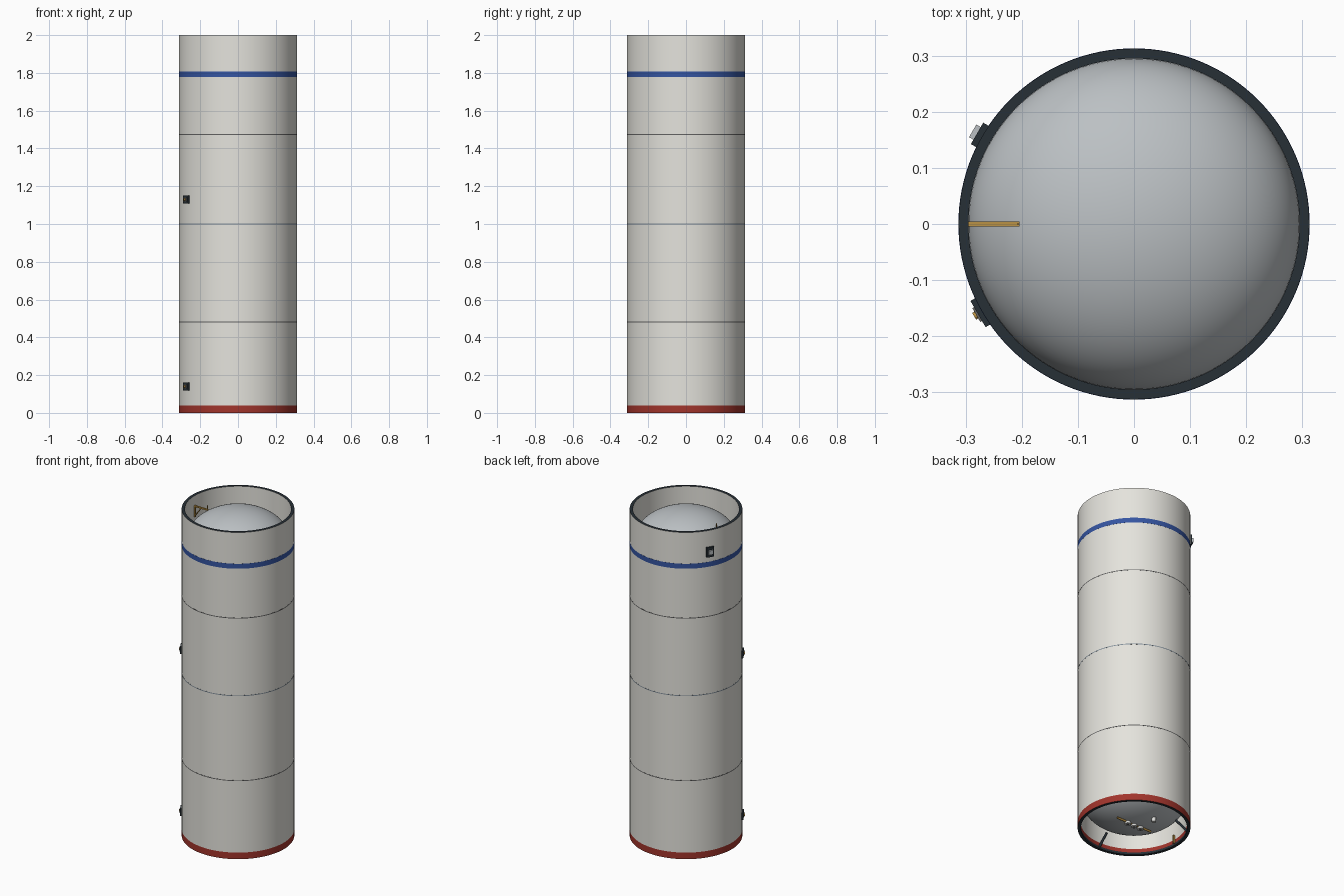
import bpy, bmesh, math
from mathutils import Vector, Matrix

if "Cube" in bpy.data.objects:
    bpy.data.objects.remove(bpy.data.objects["Cube"])


def mat(name, col):
    m = bpy.data.materials.new(name)
    m.diffuse_color = (*col, 1)
    m.use_nodes = True
    m.node_tree.nodes["Principled BSDF"].inputs["Base Color"].default_value = m.diffuse_color
    return m


WHITE = mat("warm_white", (0.78, 0.77, 0.72))
DARK = mat("dark_slate", (0.020, 0.029, 0.037))
BLUE = mat("blue", (0.035, 0.09, 0.36))
RED = mat("red", (0.36, 0.035, 0.025))
STEEL = mat("dome_grey", (0.50, 0.53, 0.55))
SEAM = mat("seam_grey", (0.12, 0.12, 0.12))
SEAM_BLUE = mat("seam_blue_grey", (0.22, 0.27, 0.32))
GOLD = mat("gold", (0.50, 0.29, 0.06))
SILVER = mat("silver", (0.70, 0.70, 0.68))

R, RI, N = 0.3125, 0.295, 128


def lathe(name, profile, mats, closed=False, rule=None):
    """Spin an (r, z) profile around z."""
    bm = bmesh.new()
    rings = []
    for r, z in profile:
        if r < 1e-6:
            rings.append([bm.verts.new((0, 0, z))])
        else:
            rings.append([bm.verts.new((r * math.cos(2 * math.pi * i / N),
                                        r * math.sin(2 * math.pi * i / N), z)) for i in range(N)])
    pairs = list(zip(rings, rings[1:]))
    if closed:
        pairs.append((rings[-1], rings[0]))
    for a, b in pairs:
        for i in range(N):
            j = (i + 1) % N
            if len(b) == 1:
                bm.faces.new((a[i], a[j], b[0]))
            else:
                bm.faces.new((a[i], a[j], b[j], b[i]))
    bmesh.ops.recalc_face_normals(bm, faces=bm.faces)
    return finish(name, bm, mats, rule)


def finish(name, bm, mats, rule=None):
    me = bpy.data.meshes.new(name)
    bm.normal_update()
    if rule:
        for f in bm.faces:
            f.material_index = rule(f)
    bm.to_mesh(me)
    bm.free()
    for m in mats:
        me.materials.append(m)
    ob = bpy.data.objects.new(name, me)
    bpy.context.collection.objects.link(ob)
    bpy.context.view_layer.objects.active = ob
    ob.select_set(True)
    bpy.ops.object.shade_smooth_by_angle(angle=math.radians(35))
    ob.select_set(False)
    return ob


def box(name, deg, r, z, size, m, tangent=0):
    """Box at a bearing; size is (radial, tangential, height)."""
    bm = bmesh.new()
    bmesh.ops.create_cube(bm, size=1, matrix=Matrix.Rotation(math.radians(deg), 4, 'Z')
                          @ Matrix.Translation((r, tangent, z)) @ Matrix.Diagonal((*size, 1)))
    finish(name, bm, [m])


def rod(name, a, b, rad, m, seg=16):
    a, b = Vector(a), Vector(b)
    d = b - a
    bm = bmesh.new()
    bmesh.ops.create_cone(bm, cap_ends=True, segments=seg, radius1=rad, radius2=rad, depth=d.length,
                          matrix=Matrix.Translation((a + b) / 2)
                          @ d.to_track_quat('Z', 'Y').to_matrix().to_4x4())
    finish(name, bm, [m])


def polar(deg, r, z):
    t = math.radians(deg)
    return (r * math.cos(t), r * math.sin(t), z)


# Open tube wall: dark end rims, red lower edge, dark lip inside the bottom
def wall_colour(f):
    c = f.calc_center_median()
    inside = c.xy.length < (R + RI) / 2
    if abs(f.normal.z) > 0.5 or (inside and c.z < 0.012):
        return 1
    return 2 if c.z < 0.04 else 0


lathe("tank_wall", [(R, 0), (R, 0.04), (R, 2), (RI, 2), (RI, 0.036), (RI, 0.014), (RI, 0)],
      [WHITE, DARK, RED], closed=True, rule=wall_colour)


# Painted bands and weld seams
def band(name, z, h, out, m):
    lathe(name, [(R - 0.002, z - h / 2), (R + out, z - h / 2), (R + out, z + h / 2),
                 (R - 0.002, z + h / 2)], [m], closed=True)


band("blue_band", 1.793, 0.030, 0.0005, BLUE)
for i, (z, m) in enumerate([(0.48, SEAM), (1.0, SEAM_BLUE), (1.475, SEAM)]):
    band(f"weld_seam_{i}", z, 0.005, 0.0004, m)


# Domed bulkheads
def dome(name, c, h, m):
    steps = 24
    lathe(name, [(RI * math.cos(math.pi / 2 * i / steps) if i < steps else 0,
                  c + h * math.sin(math.pi / 2 * i / steps)) for i in range(steps + 1)], [m])


dome("upper_dome", 1.79, 0.20, STEEL)
dome("lower_dome", 0.195, -0.175, STEEL)

# Gold bracket and sensor above the upper dome
box("bracket_arm", 180, 0.250, 1.938, (0.092, 0.009, 0.008), GOLD)
box("bracket_post", 180, 0.291, 1.905, (0.008, 0.009, 0.065), GOLD)
rod("bracket_brace", (-0.29, 0, 1.88), (-0.25, 0, 1.935), 0.003, GOLD)
rod("sensor_pin", (-0.206, 0, 1.93), (-0.206, 0, 1.965), 0.002, GOLD)

# Outside connector plates
for i, z in enumerate((0.14, 1.13)):
    box(f"side_port_plate_{i}", 210, 0.314, z, (0.014, 0.054, 0.042), DARK)
    box(f"side_port_seat_{i}", 210, 0.322, z, (0.005, 0.028, 0.022), SEAM)
    rod(f"side_port_plug_{i}", polar(210, 0.320, z), polar(210, 0.329, z), 0.007, GOLD)
box("upper_port_plate", 150, 0.314, 1.87, (0.018, 0.044, 0.060), DARK)
box("upper_port_block", 150, 0.326, 1.87, (0.012, 0.026, 0.026), STEEL)

# Struts between the lower dome and the rim
for i, a in enumerate((30, 150, 270)):
    rod(f"rim_strut_{i}", polar(a, 0.235, 0.075), polar(a, 0.298, 0.012), 0.007, DARK)
box("lower_gold_clip", 180, 0.288, 0.035, (0.014, 0.008, 0.05), GOLD)

# Pipe, valves and drain under the lower dome
rod("feed_pipe", (-0.12, 0, 0.022), (0.12, 0, 0.022), 0.006, GOLD)
for i, x in enumerate((-0.045, 0, 0.045)):
    rod(f"valve_{i}", (x, 0, 0.045), (x, 0, 0.008), 0.017, SILVER, 24)
    rod(f"valve_core_{i}", (x, 0, 0.02), (x, 0, 0.005), 0.006, SEAM)
rod("drain_tube", (-0.053, 0.108, 0.07), (-0.053, 0.108, 0.012), 0.012, SILVER, 24)
